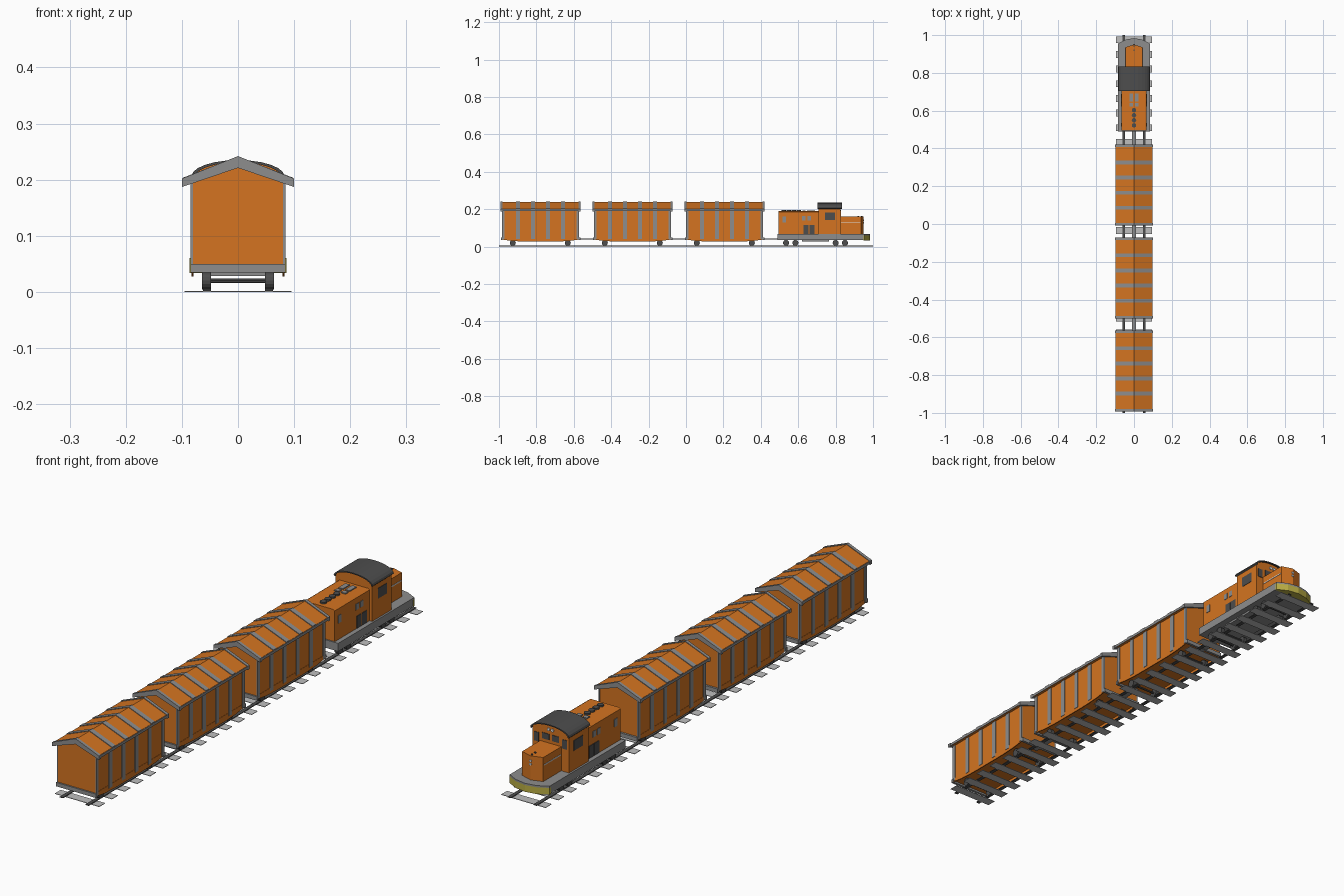
import bpy, math

if "Cube" in bpy.data.objects:
    bpy.data.objects.remove(bpy.data.objects["Cube"])

def mat(name, r, g, b):
    m = bpy.data.materials.new(name)
    m.diffuse_color = (r, g, b, 1)
    m.use_nodes = True
    m.node_tree.nodes["Principled BSDF"].inputs["Base Color"].default_value = m.diffuse_color
    return m

ORANGE = mat("orange paint", 0.66, 0.175, 0.015)
GREY = mat("grey trim", 0.27, 0.27, 0.27)
DARK = mat("dark grey", 0.075, 0.075, 0.075)
TIE = mat("light grey ties", 0.52, 0.52, 0.52)
YELLOW = mat("yellow bumper", 0.5, 0.43, 0.06)
WHITE = mat("white lights", 0.8, 0.8, 0.8)

def prism(name, pts, a, b, m, axis="y"):
    """Extrude a 2D outline along an axis from a to b."""
    place = {"x": lambda p, t: (t, p[0], p[1]),
             "y": lambda p, t: (p[0], t, p[1]),
             "z": lambda p, t: (p[0], p[1], t)}[axis]
    n = len(pts)
    verts = [place(p, a) for p in pts] + [place(p, b) for p in pts]
    faces = [tuple(range(n)), tuple(range(2 * n - 1, n - 1, -1))]
    faces += [(i, i + n, (i + 1) % n + n, (i + 1) % n) for i in range(n)]
    area = sum(pts[i][0] * pts[(i + 1) % n][1] - pts[(i + 1) % n][0] * pts[i][1] for i in range(n))
    if (area > 0) == (axis == "y"):        # keep normals pointing outwards
        pass
    else:
        faces = [f[::-1] for f in faces]
    if axis == "y":
        faces = [f for f in faces]
    me = bpy.data.meshes.new(name)
    me.from_pydata(verts, [], faces)
    me.materials.append(m)
    me.validate()
    ob = bpy.data.objects.new(name, me)
    bpy.context.collection.objects.link(ob)
    # make normals consistent
    import bmesh
    bm = bmesh.new()
    bm.from_mesh(me)
    bmesh.ops.recalc_face_normals(bm, faces=bm.faces)
    bm.to_mesh(me)
    bm.free()
    return ob

def box(name, x0, x1, y0, y1, z0, z1, m):
    return prism(name, [(x0, y0), (x1, y0), (x1, y1), (x0, y1)], z0, z1, m, "z")

def disc(name, u, v, r, a, b, m, axis, n=16):
    pts = [(u + r * math.cos(2 * math.pi * i / n), v + r * math.sin(2 * math.pi * i / n)) for i in range(n)]
    return prism(name, pts, a, b, m, axis)

def mirror_x(half):
    """Complete a right-hand outline that runs from bottom/back to the centre line."""
    return half + [(-x, y) for x, y in reversed(half) if x > 1e-6]

def chevron(name, peak, low_peak, w, eave, low_eave, y0, y1, m):
    pts = [(-w, low_eave), (-w, eave), (0, peak), (w, eave), (w, low_eave), (0, low_peak)]
    return prism(name, pts, y0, y1, m)

def wheelset(y):
    for s in (-1, 1):
        disc("wheel", y, 0.02, 0.016, s * 0.048, s * 0.064, DARK, "x")
    disc("axle", y, 0.02, 0.004, -0.05, 0.05, DARK, "x", 8)

# Track
for s in (-1, 1):
    box("rail", s * 0.055 - 0.007, s * 0.055 + 0.007, -1, 1, 0.002, 0.005, DARK)
for i in range(26):
    y = -0.965 + i * 0.0776
    box("railway_tie", -0.095, 0.095, y - 0.018, y + 0.018, 0, 0.002, TIE)

# Covered wagons
def wagon(y0):
    y1 = y0 + 0.428
    mid = (y0 + y1) / 2
    prism("wagon_body", mirror_x([(0.082, 0.042), (0.082, 0.195), (0, 0.231)]), y0 + 0.008, y1 - 0.008, ORANGE)
    # curved lower side skirts
    belly = [(y0 + 0.008, 0.052), (y1 - 0.008, 0.052)]
    for i in range(9):
        t = 1 - i / 4
        belly.append((mid + t * 0.206, 0.027 + 0.011 * t ** 4))
    for s in (-1, 1):
        prism("wagon_skirt", belly, s * 0.079, s * 0.083, ORANGE, "x")
        box("eave_strip", s * 0.0965, s * 0.099, y0, y1, 0.19, 0.2, GREY)
    chevron("wagon_roof", 0.239, 0.228, 0.097, 0.201, 0.191, y0 + 0.004, y1 - 0.004, ORANGE)
    for a in (y0, y1 - 0.012):
        chevron("gable_trim", 0.242, 0.221, 0.1, 0.202, 0.187, a, a + 0.012, GREY)
        box("end_sill", -0.085, 0.085, a + 0.002, a + 0.012, 0.035, 0.05, GREY)
    # ribs over the walls and roof
    for i in range(6):
        y = y0 + 0.014 + i * 0.08
        w = 0.007 if i in (0, 5) else 0.01
        for s in (-1, 1):
            box("side_rib", s * 0.08, s * 0.0845, y - w, y + w, 0.04, 0.195, GREY)
        if 0 < i < 5:
            chevron("roof_rib", 0.2415, 0.23, 0.098, 0.2035, 0.195, y - w, y + w, GREY)
    wheelset(y0 + 0.066)
    wheelset(y0 + 0.36)
    box("coupler", -0.01, 0.01, y1 - 0.03, y1 + 0.085, 0.037, 0.044, GREY)

for start in (-0.992, -0.5, -0.008):
    wagon(start)

# Locomotive frame and bumper
front = [(0.085, 0.955), (0.045, 0.976), (0, 0.984)]
prism("engine_frame", mirror_x([(0.085, 0.49)] + [(0.085, 0.95)]), 0.036, 0.06, GREY, "z")
prism("engine_deck", mirror_x([(0.085, 0.49)] + front), 0.06, 0.067, GREY, "z")
prism("front_bumper", mirror_x([(0.086, 0.948)] + front), 0.034, 0.0605, YELLOW, "z")
box("fuel_tank", -0.06, 0.06, 0.62, 0.765, 0.028, 0.037, GREY)
for y in (0.535, 0.585, 0.80, 0.85):
    wheelset(y)

# Long hood, with fans and hatches on top
prism("engine_hood", mirror_x([(0.067, 0.066), (0.067, 0.186), (0.06, 0.19)]), 0.495, 0.71, ORANGE)
for i in range(4):
    disc("roof_fan", 0, 0.522 + i * 0.027, 0.012, 0.189, 0.196, DARK, "z")
for s in (-1, 1):
    for a, b in ((0.622, 0.64), (0.648, 0.69)):
        box("roof_hatch", s * 0.005, s * 0.024, a, b, 0.189, 0.194, GREY)
    for y, z0, z1 in ((0.525, 0.13, 0.16), (0.63, 0.14, 0.163), (0.658, 0.14, 0.163)):
        box("hood_vent", s * 0.066, s * 0.069, y - 0.009, y + 0.009, z0, z1, GREY)
    for y in (0.642, 0.674):
        box("hood_door", s * 0.066, s * 0.069, y - 0.014, y + 0.014, 0.068, 0.115, DARK)

# Cab with arched roof
arch = [(0.083 * math.cos(a), 0.206 + 0.029 * math.sin(a)) for a in [math.pi / 2 * i / 6 for i in range(7)]]
prism("cab", mirror_x([(0.078, 0.066)] + [(x * 0.94, z - 0.003) for x, z in arch]), 0.708, 0.826, ORANGE)
under = [(x * 0.95, z - 0.004) for x, z in arch]
roof = arch + [(-x, z) for x, z in reversed(arch[:-1])]
roof += [(-x, z) for x, z in under] + [(x, z) for x, z in reversed(under[:-1])]
prism("cab_roof", roof, 0.703, 0.833, DARK)
for s in (-1, 1):
    box("cab_side_window", s * 0.077, s * 0.0795, 0.742, 0.797, 0.142, 0.182, DARK)
    box("cab_front_window", s * 0.05, s * 0.07, 0.825, 0.828, 0.155, 0.19, DARK)
    box("cab_middle_window", s * 0.006, s * 0.036, 0.825, 0.828, 0.172, 0.195, DARK)
    disc("cab_headlight", s * 0.008, 0.213, 0.006, 0.825, 0.83, WHITE, "y", 12)

# Short nose with lights and side stripes
prism("nose", mirror_x([(0.045, 0.82), (0.045, 0.936), (0, 0.95)]), 0.066, 0.16, ORANGE, "z")
for z in (0.128, 0.141):
    disc("nose_headlight", 0, z, 0.005, 0.945, 0.952, WHITE, "y", 12)
for y in (0.92, 0.94):
    disc("nose_cap", 0, y, 0.004, 0.159, 0.163, DARK, "z", 10)
for s in (-1, 1):
    box("nose_stripe", s * 0.044, s * 0.0465, 0.83, 0.932, 0.128, 0.132, WHITE)
